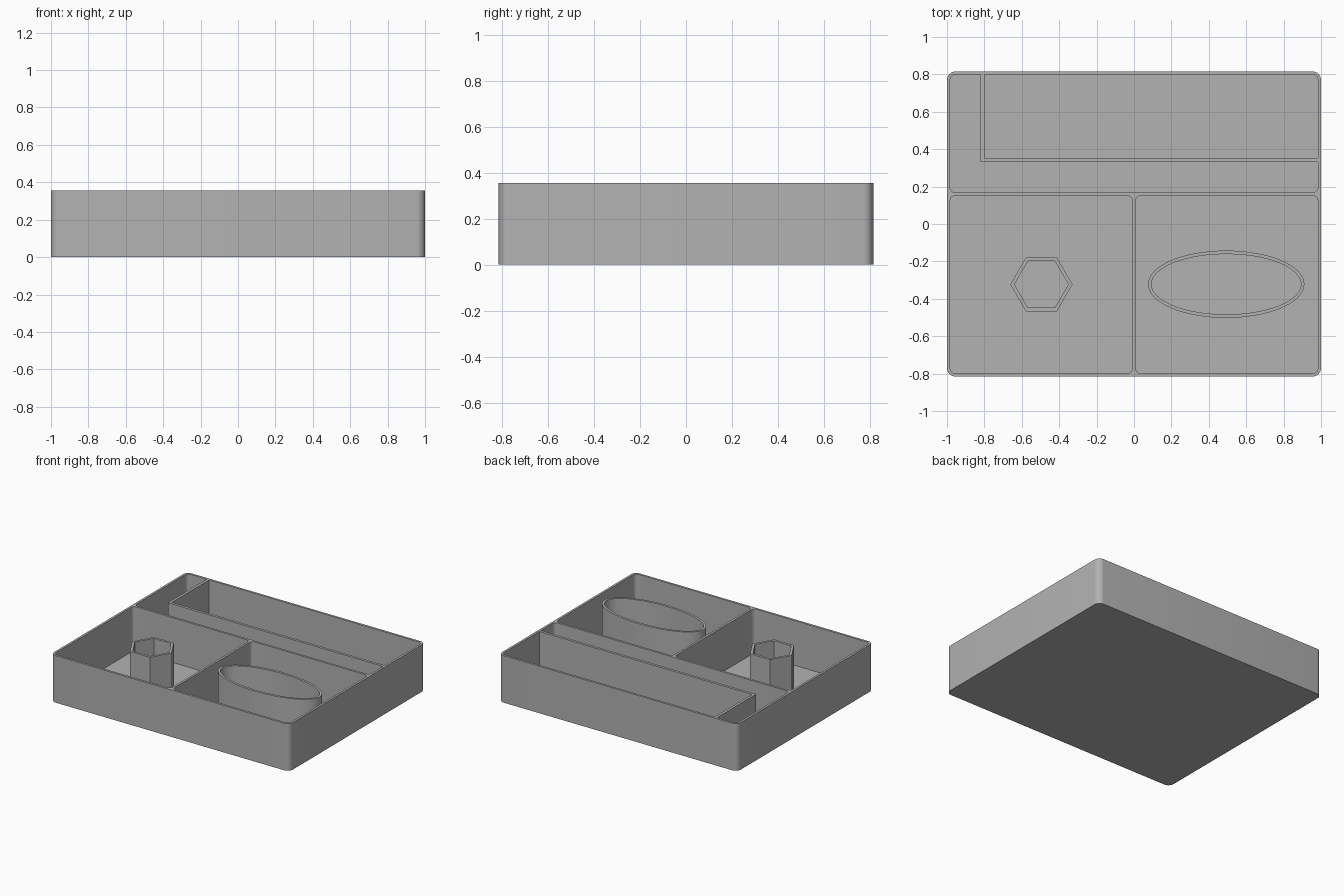
import bpy, bmesh
from math import cos, sin, pi

if "Cube" in bpy.data.objects:
    bpy.data.objects.remove(bpy.data.objects["Cube"])

HEIGHT, FLOOR, WALL = 0.356, 0.017, 0.017
HALF_X, HALF_Y = 1.0, 0.815
IN_X, IN_Y = HALF_X - WALL, HALF_Y - WALL

grey = bpy.data.materials.new("matte grey")
grey.use_nodes = True
colour = (0.45, 0.45, 0.45, 1)
grey.diffuse_color = colour
grey.node_tree.nodes["Principled BSDF"].inputs["Base Color"].default_value = colour


def rounded_rect(x0, x1, y0, y1, r, steps=8):
    """Outline of a rectangle with rounded corners."""
    corners = [(x1 - r, y1 - r), (x0 + r, y1 - r), (x0 + r, y0 + r), (x1 - r, y0 + r)]
    return [(cx + r * cos((k + i / steps) * pi / 2), cy + r * sin((k + i / steps) * pi / 2))
            for k, (cx, cy) in enumerate(corners) for i in range(steps + 1)]


def ellipse(cx, cy, a, b, n):
    return [(cx + a * cos(2 * pi * i / n), cy + b * sin(2 * pi * i / n)) for i in range(n)]


def finish(bm, name):
    bmesh.ops.recalc_face_normals(bm, faces=bm.faces)
    mesh = bpy.data.meshes.new(name)
    bm.to_mesh(mesh)
    bm.free()
    mesh.materials.append(grey)
    ob = bpy.data.objects.new(name, mesh)
    bpy.context.collection.objects.link(ob)
    return ob


def prism(name, outline, z0, z1):
    """Solid upright prism over an outline."""
    bm = bmesh.new()
    low, high = ([bm.verts.new((x, y, z)) for x, y in outline] for z in (z0, z1))
    bm.faces.new(low)
    bm.faces.new(high)
    for i in range(len(low)):
        bm.faces.new((low[i - 1], low[i], high[i], high[i - 1]))
    return finish(bm, name)


def tube(name, outer, inner, z0, z1):
    """Upright open tube between two matching outlines."""
    bm = bmesh.new()
    loops = [[bm.verts.new((x, y, z)) for x, y in line]
             for line, z in ((outer, z0), (outer, z1), (inner, z1), (inner, z0))]
    for k in range(4):
        a, b = loops[k - 1], loops[k]
        for i in range(len(a)):
            bm.faces.new((a[i - 1], a[i], b[i], b[i - 1]))
    return finish(bm, name)


def smooth(ob):
    bpy.ops.object.select_all(action='DESELECT')
    ob.select_set(True)
    bpy.context.view_layer.objects.active = ob
    bpy.ops.object.shade_smooth_by_angle(angle=pi / 6)


# Tray block with three rounded compartments cut from the top
tray = prism("tray", rounded_rect(-HALF_X, HALF_X, -HALF_Y, HALF_Y, 0.045), 0, HEIGHT)
pockets = {
    "back": (-IN_X, IN_X, 0.168, IN_Y),
    "front_right": (-IN_X, -WALL / 2, -IN_Y, 0.151),
    "front_left": (WALL / 2, IN_X, -IN_Y, 0.151),
}
for name, box in pockets.items():
    cutter = prism(name + "_cutter", rounded_rect(*box, 0.027), FLOOR, HEIGHT + 0.1)
    cutter.hide_render = True
    cut = tray.modifiers.new(name, 'BOOLEAN')
    cut.object, cut.operation, cut.solver = cutter, 'DIFFERENCE', 'EXACT'
    bpy.context.view_layer.objects.active = tray
    bpy.ops.object.modifier_apply(modifier=cut.name)
    bpy.data.objects.remove(cutter)
smooth(tray)

# L-shaped divider in the back compartment
divider = [(-0.82, IN_Y), (-0.82, 0.332), (IN_X, 0.332),
           (IN_X, 0.352), (-0.80, 0.352), (-0.80, IN_Y)]
prism("back_divider", divider, FLOOR, HEIGHT)

# Hexagonal holder
tube("hexagonal_holder", ellipse(-0.495, -0.323, 0.166, 0.166, 6),
     ellipse(-0.495, -0.323, 0.144, 0.144, 6), FLOOR, HEIGHT)

# Oval holder
smooth(tube("oval_holder", ellipse(0.493, -0.322, 0.418, 0.18, 64),
            ellipse(0.493, -0.322, 0.40, 0.161, 64), FLOOR, HEIGHT))
